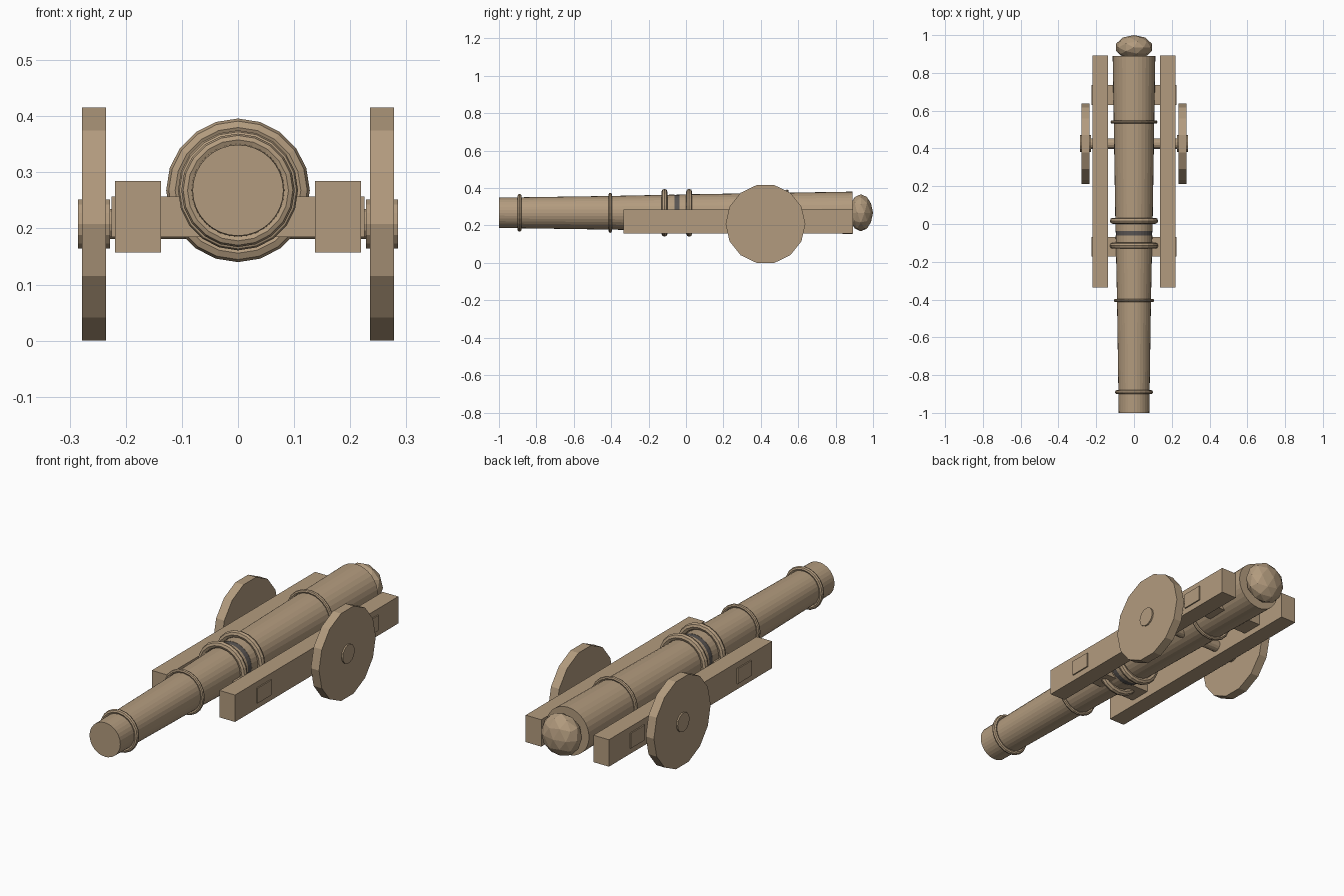
import bpy, bmesh, math
from mathutils import Matrix, Vector

cube = bpy.data.objects.get("Cube")
if cube:
    bpy.data.objects.remove(cube, do_unlink=True)

AXIS_Z = 0.268      # height of the barrel axis
WHEEL_Y, WHEEL_Z = 0.425, 0.208


def material(name, rgb):
    m = bpy.data.materials.new(name)
    m.use_nodes = True
    m.diffuse_color = (*rgb, 1)
    m.node_tree.nodes["Principled BSDF"].inputs["Base Color"].default_value = (*rgb, 1)
    return m


tan = material("tan", (0.45, 0.33, 0.21))
dark = material("dark grey", (0.1, 0.09, 0.085))


def finish(name, bm, mat=tan):
    bmesh.ops.recalc_face_normals(bm, faces=bm.faces)
    mesh = bpy.data.meshes.new(name)
    bm.to_mesh(mesh)
    bm.free()
    mesh.materials.append(mat)
    ob = bpy.data.objects.new(name, mesh)
    bpy.context.collection.objects.link(ob)
    return ob


def box(name, x0, x1, y0, y1, z0, z1):
    bm = bmesh.new()
    bmesh.ops.create_cube(bm, size=1)
    bmesh.ops.scale(bm, verts=bm.verts, vec=(x1 - x0, y1 - y0, z1 - z0))
    bmesh.ops.translate(bm, verts=bm.verts,
                        vec=((x0 + x1) / 2, (y0 + y1) / 2, (z0 + z1) / 2))
    return finish(name, bm)


def lathe(name, profile, sides, mat=tan, closed=False):
    """Revolve (y, radius) points about the barrel axis."""
    bm = bmesh.new()
    loops = []
    for y, r in profile:
        angles = [2 * math.pi * i / sides for i in range(sides)]
        loops.append([bm.verts.new((r * math.cos(a), y, AXIS_Z + r * math.sin(a)))
                      for a in angles])
    pairs = list(zip(loops, loops[1:]))
    if closed:
        pairs.append((loops[-1], loops[0]))
    else:
        bm.faces.new(loops[0])
        bm.faces.new(loops[-1])
    for a, b in pairs:
        for i in range(sides):
            j = (i + 1) % sides
            bm.faces.new((a[i], a[j], b[j], b[i]))
    return finish(name, bm, mat)


def disc(name, x0, x1, radius, sides):
    """Cylinder along x, centred on the wheel axis."""
    bm = bmesh.new()
    bmesh.ops.create_cone(bm, cap_ends=True, segments=sides, radius1=radius,
                          radius2=radius, depth=abs(x1 - x0))
    # Put a corner on the horizontal so the disc rests on a flat side
    corner = max(bm.verts, key=lambda v: v.co.y).co
    spin = Matrix.Rotation(math.pi / 2 - math.atan2(corner.y, corner.x), 4, 'Z')
    bmesh.ops.transform(bm, verts=bm.verts,
                        matrix=Matrix.Rotation(math.pi / 2, 4, 'Y') @ spin)
    bmesh.ops.translate(bm, verts=bm.verts, vec=((x0 + x1) / 2, WHEEL_Y, WHEEL_Z))
    return finish(name, bm)


# Tapered barrel in two lengths with a dark band between them
lathe("barrel_front", [(-1, 0.081), (-0.4, 0.09), (-0.062, 0.097)], 32)
lathe("barrel_band", [(-0.062, 0.096), (-0.036, 0.097)], 32, dark)
lathe("barrel_rear", [(-0.036, 0.098), (0.89, 0.113)], 32)

# Raised rings round the barrel
for i, (y, outer, thick) in enumerate([(-0.89, 0.101, 0.011), (-0.405, 0.107, 0.009),
                                       (-0.115, 0.128, 0.016), (0.017, 0.128, 0.016),
                                       (0.54, 0.124, 0.009)]):
    section = [(y + thick * math.cos(a), outer - thick + thick * math.sin(a))
               for a in (math.pi * k / 4 for k in range(8))]
    lathe(f"barrel_ring_{i + 1}", section, 20, closed=True)

# Faceted knob at the rear end
bm = bmesh.new()
bmesh.ops.create_icosphere(bm, subdivisions=2, radius=1)
bmesh.ops.scale(bm, verts=bm.verts, vec=(0.099, 0.065, 0.099))
bmesh.ops.translate(bm, verts=bm.verts, vec=Vector((0, 0.935, AXIS_Z)))
finish("rear_knob", bm)

# Carriage cross beams and axle
box("front_cross_beam", -0.225, 0.225, -0.173, -0.068, 0.185, 0.257)
box("rear_cross_beam", -0.225, 0.225, 0.63, 0.735, 0.185, 0.257)
disc("axle", -0.28, 0.28, 0.027, 14)

# Side rails, wheels and hubs
for side, s in (("left", 1), ("right", -1)):
    rail = sorted((s * 0.137, s * 0.219))
    box(f"{side}_rail", *rail, -0.335, 0.892, 0.157, 0.285)
    disc(f"{side}_wheel", s * 0.235, s * 0.278, 0.2133, 14)
    disc(f"{side}_hub", s * 0.228, s * 0.285, 0.045, 14)
